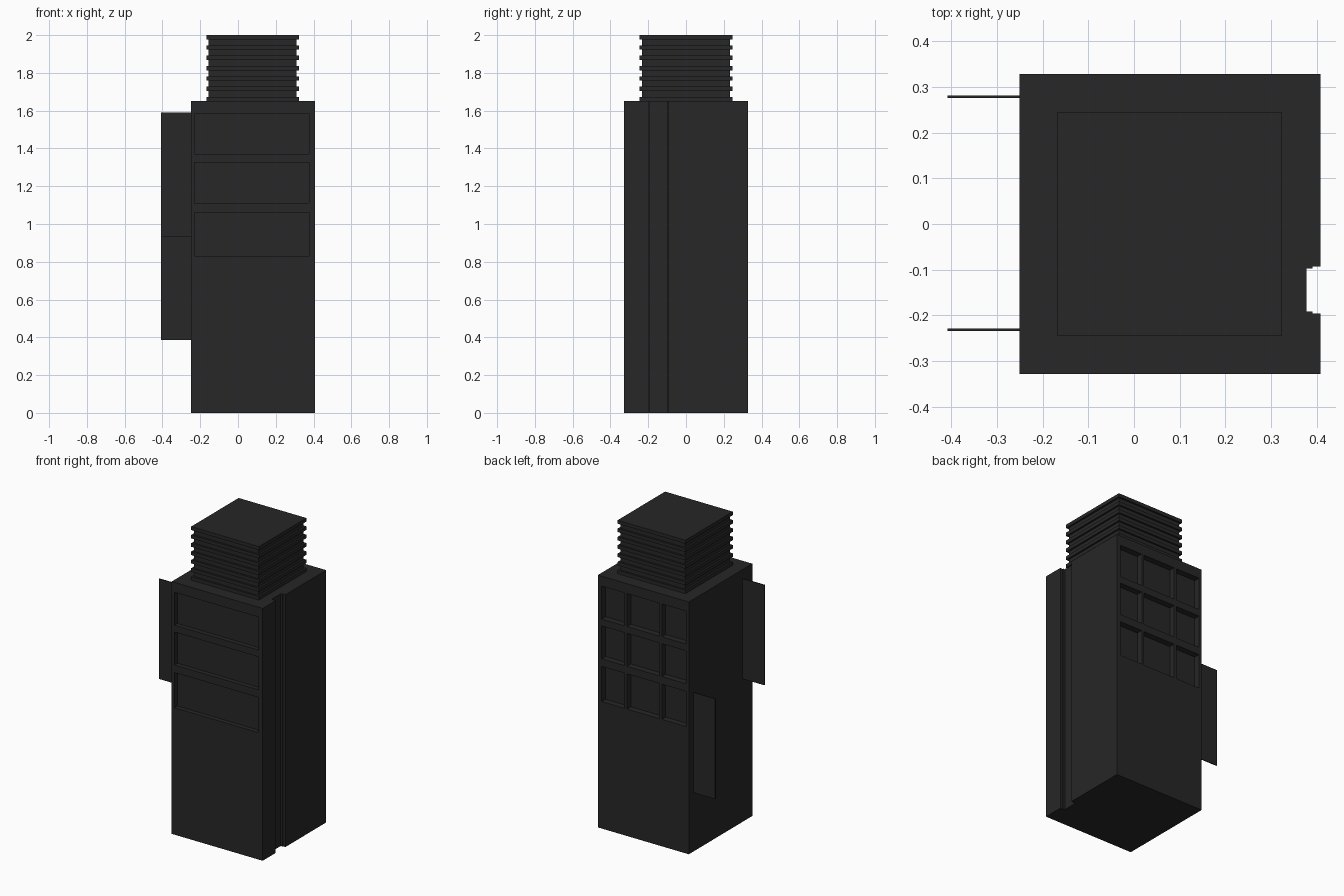
import bpy, bmesh

if "Cube" in bpy.data.objects:
    bpy.data.objects.remove(bpy.data.objects["Cube"])

mat = bpy.data.materials.new("dark_grey")
mat.diffuse_color = (0.02, 0.02, 0.02, 1)
mat.use_nodes = True
mat.node_tree.nodes["Principled BSDF"].inputs["Base Color"].default_value = mat.diffuse_color


def finish(name, bm):
    bmesh.ops.recalc_face_normals(bm, faces=bm.faces)
    mesh = bpy.data.meshes.new(name)
    bm.to_mesh(mesh)
    bm.free()
    mesh.materials.append(mat)
    obj = bpy.data.objects.new(name, mesh)
    bpy.context.collection.objects.link(obj)
    return obj


def add_box(bm, x, y, z):
    """Add a box given (min, max) per axis."""
    verts = bmesh.ops.create_cube(bm, size=1)["verts"]
    for v in verts:
        for i, (a, b) in enumerate((x, y, z)):
            v.co[i] = (a + b) / 2 + v.co[i] * (b - a)


def boxes(name, items):
    bm = bmesh.new()
    for item in items:
        add_box(bm, *item)
    return finish(name, bm)


L, R, D, H = -0.25, 0.408, 0.328, 1.65

# Tower body: plan outline with a stepped full-height slot on the right side
plan = [(L, -D), (R, -D), (R, -0.196), (0.39, -0.196), (0.39, -0.191),
        (0.377, -0.191), (0.377, -0.097), (0.39, -0.097), (0.39, -0.093),
        (R, -0.093), (R, D), (L, D)]
bm = bmesh.new()
base = bm.faces.new([bm.verts.new((x, y, 0)) for x, y in plan])
top = bmesh.ops.extrude_face_region(bm, geom=[base])["geom"]
bmesh.ops.translate(bm, vec=(0, 0, H),
                    verts=[v for v in top if isinstance(v, bmesh.types.BMVert)])
body = finish("tower_body", bm)

# Window recesses: one wide strip per row in front, three panes per row behind
rows = [(0.83, 1.06), (1.11, 1.325), (1.37, 1.585)]
panes = [(-0.23, -0.055), (-0.037, 0.197), (0.215, 0.38)]
cuts = [((-0.23, 0.377), (-D - 0.1, -D + 0.03), z) for z in rows]
cuts += [(x, (D - 0.04, D + 0.1), z) for z in rows for x in panes]
cutter = boxes("window_cutter", cuts)
cutter.hide_render = True
mod = body.modifiers.new("windows", "BOOLEAN")
mod.operation = "DIFFERENCE"
mod.solver = "EXACT"
mod.object = cutter
bpy.context.view_layer.objects.active = body
bpy.ops.object.modifier_apply(modifier=mod.name)
bpy.data.objects.remove(cutter)

# Rooftop block with stacked louvre slabs
boxes("roof_block", [((-0.155, 0.311), (-0.233, 0.233), (H, 1.99))])
slab, step = 0.023, (2 - H - 0.023) / 6
boxes("roof_louvres", [((-0.167, 0.323), (-0.245, 0.245),
                        (H + i * step, H + i * step + slab)) for i in range(7)])

# Thin sign panels projecting from the left side
for name, y, z in (("upper_sign_panel", -0.231, 0.935),
                   ("lower_sign_panel", 0.278, 0.385)):
    boxes(name, [((-0.408, L), (y - 0.003, y + 0.003), (z, z + 0.655))])
